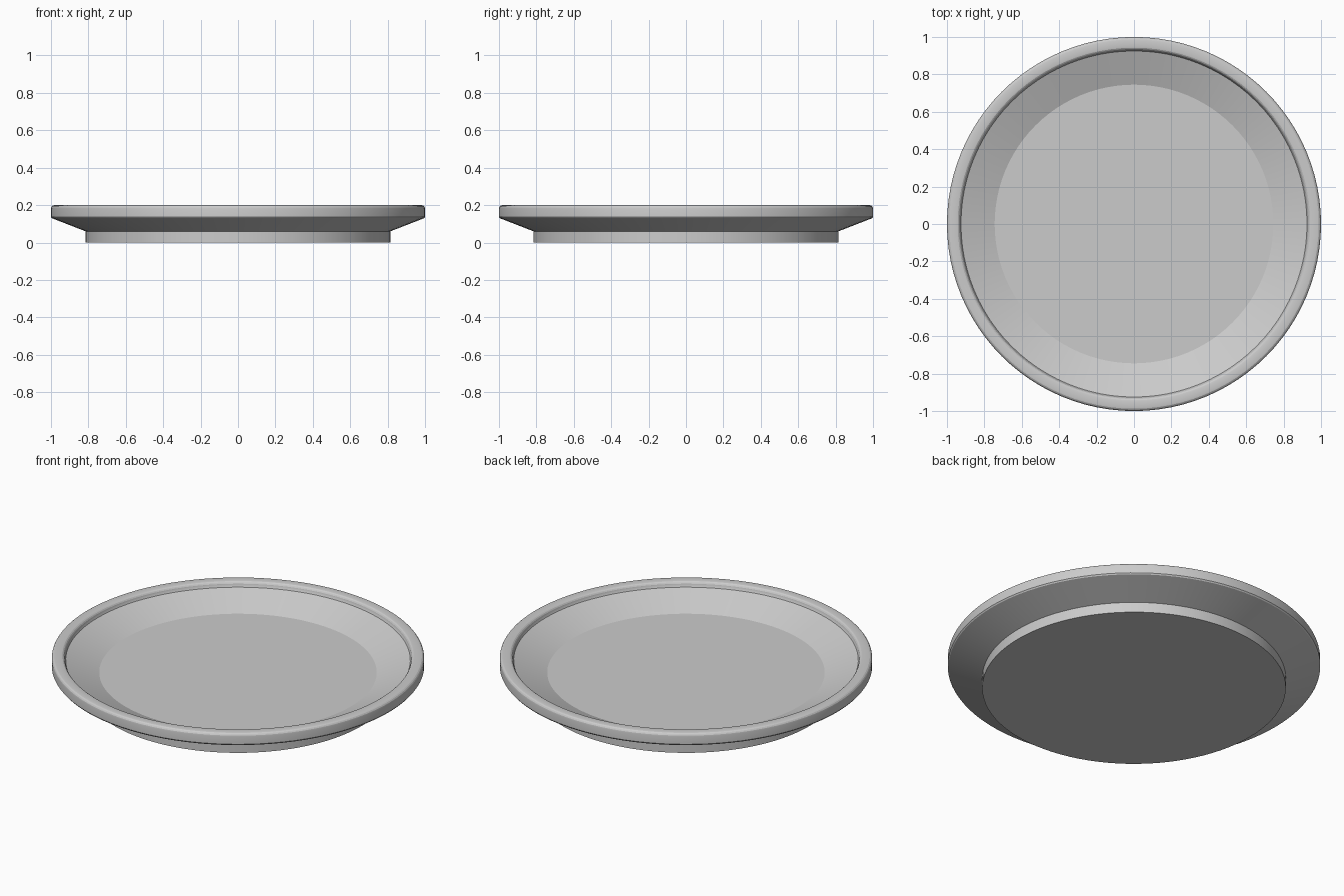
import bpy, bmesh, math
from mathutils import Vector

if "Cube" in bpy.data.objects:
    bpy.data.objects.remove(bpy.data.objects["Cube"])

SEGMENTS = 96


def arc(cx, cz, r, start, end, steps=4):
    """Points of a rounded corner in the profile plane."""
    return [(cx + r * math.cos(math.radians(start + (end - start) * i / steps)),
             cz + r * math.sin(math.radians(start + (end - start) * i / steps)))
            for i in range(steps + 1)]


def lathe(name, profile):
    """Revolve a (radius, height) profile that starts and ends on the axis."""
    bm = bmesh.new()
    verts = [bm.verts.new((r, 0, z)) for r, z in profile]
    edges = [bm.edges.new(pair) for pair in zip(verts, verts[1:])]
    bmesh.ops.spin(bm, geom=verts + edges, cent=(0, 0, 0), axis=(0, 0, 1),
                   angle=math.tau, steps=SEGMENTS, use_merge=True)
    bmesh.ops.remove_doubles(bm, verts=bm.verts, dist=1e-5)
    bmesh.ops.recalc_face_normals(bm, faces=bm.faces)
    mesh = bpy.data.meshes.new(name)
    bm.to_mesh(mesh)
    bm.free()
    obj = bpy.data.objects.new(name, mesh)
    bpy.context.collection.objects.link(obj)
    bpy.context.view_layer.objects.active = obj
    obj.select_set(True)
    bpy.ops.object.shade_smooth_by_angle(angle=math.radians(20))
    return obj


# Plate: foot, flared underside, rounded rim, lip, sloped wall, flat floor
profile = [(0, 0), (0.815, 0), (0.815, 0.06), (0.995, 0.13), (1.0, 0.137)]
profile += arc(0.98, 0.18, 0.02, 0, 90)
profile += arc(0.95, 0.18, 0.02, 90, 180)
profile += [(0.925, 0.17), (0.745, 0.097), (0, 0.097)]
lathe("plate", profile)
